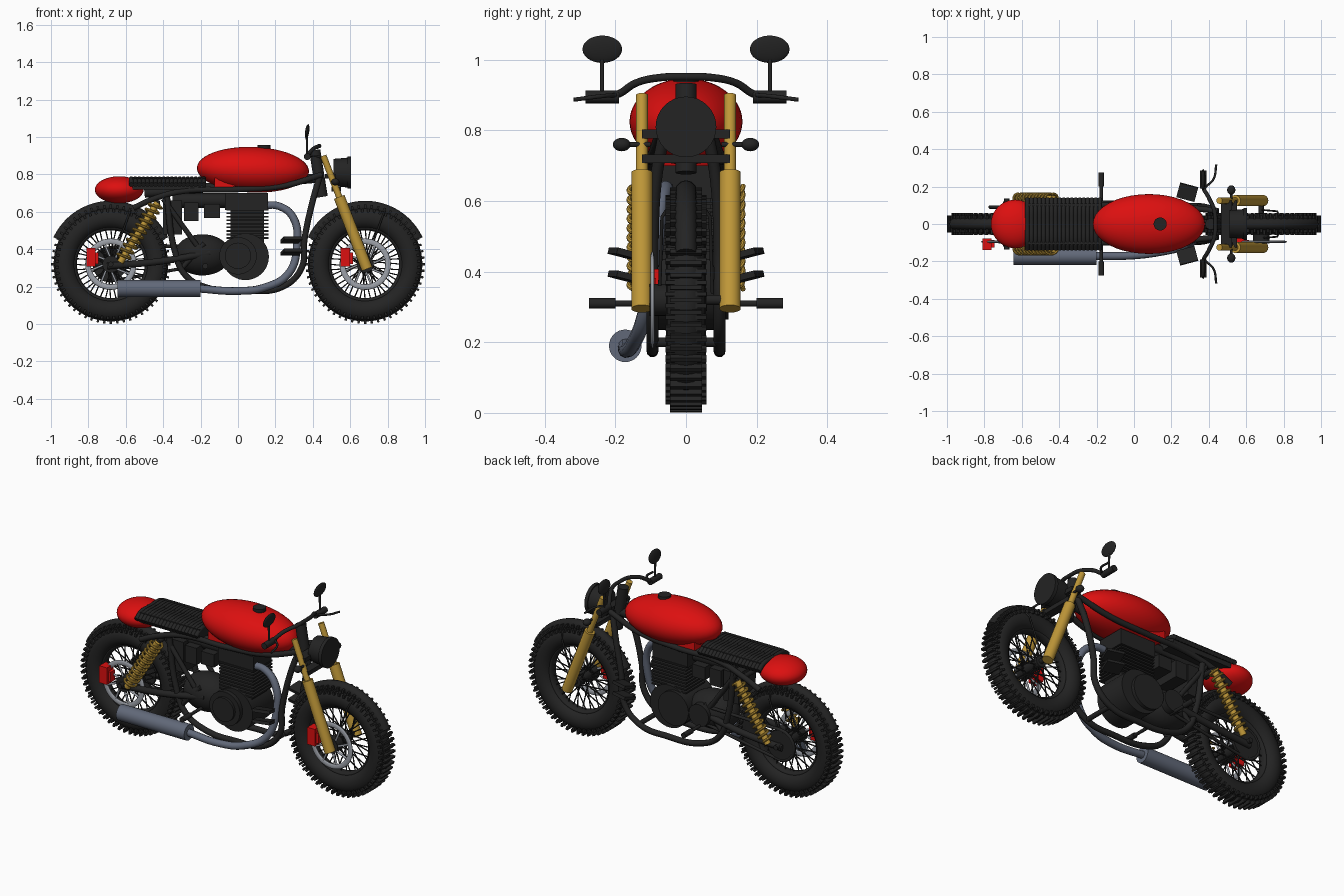
import bpy, bmesh
from math import sin, cos, pi, radians
from mathutils import Vector, Matrix

if "Cube" in bpy.data.objects:
    bpy.data.objects.remove(bpy.data.objects["Cube"])


def material(name, rgb):
    m = bpy.data.materials.new(name)
    m.use_nodes = True
    m.diffuse_color = (*rgb, 1)
    m.node_tree.nodes["Principled BSDF"].inputs["Base Color"].default_value = (*rgb, 1)
    return m


BLACK = material("black", (0.017, 0.017, 0.017))
RED = material("red", (0.72, 0.005, 0.005))
GOLD = material("gold", (0.52, 0.31, 0.04))
STEEL = material("exhaust steel", (0.12, 0.14, 0.19))
SILVER = material("disc silver", (0.34, 0.36, 0.40))


def finish(ob, mat, smooth=True):
    bpy.ops.object.select_all(action="DESELECT")
    ob.select_set(True)
    bpy.context.view_layer.objects.active = ob
    if ob.type == "CURVE":
        bpy.ops.object.convert(target="MESH")
        ob = bpy.context.view_layer.objects.active
    ob.data.materials.clear()
    ob.data.materials.append(mat)
    if smooth:
        bpy.ops.object.shade_smooth_by_angle(angle=radians(40))
    return ob


def from_bmesh(name, bm, mat, smooth=True):
    me = bpy.data.meshes.new(name)
    bm.to_mesh(me)
    bm.free()
    ob = bpy.data.objects.new(name, me)
    bpy.context.collection.objects.link(ob)
    return finish(ob, mat, smooth)


def boxes(name, items, mat):
    """items: (centre, size, rotation matrix or None)"""
    bm = bmesh.new()
    for c, s, rot in items:
        m = Matrix.Translation(c) @ (rot or Matrix()) @ Matrix.Diagonal((*s, 1))
        bmesh.ops.create_cube(bm, size=1, matrix=m)
    return from_bmesh(name, bm, mat, False)


def ball(name, c, radii, mat, rot=None):
    bm = bmesh.new()
    m = Matrix.Translation(c) @ (rot or Matrix()) @ Matrix.Diagonal((*radii, 1))
    bmesh.ops.create_uvsphere(bm, u_segments=40, v_segments=24, radius=1, matrix=m)
    return from_bmesh(name, bm, mat)


def rod(name, a, b, r, mat, r2=None, seg=32):
    a, b = Vector(a), Vector(b)
    bm = bmesh.new()
    m = Matrix.Translation((a + b) / 2) @ (b - a).to_track_quat("Z", "Y").to_matrix().to_4x4()
    bmesh.ops.create_cone(bm, cap_ends=True, segments=seg, radius1=r,
                          radius2=r if r2 is None else r2, depth=(b - a).length, matrix=m)
    return from_bmesh(name, bm, mat)


def tubes(name, paths, r, mat, curved=True, closed=False, res=3):
    cu = bpy.data.curves.new(name, "CURVE")
    cu.dimensions = "3D"
    cu.bevel_depth, cu.bevel_resolution, cu.use_fill_caps = r, res, True
    cu.resolution_u = 8
    for path in paths:
        if curved:
            sp = cu.splines.new("BEZIER")
            sp.bezier_points.add(len(path) - 1)
            for bp, p in zip(sp.bezier_points, path):
                bp.co = p
                bp.handle_left_type = bp.handle_right_type = "AUTO"
        else:
            sp = cu.splines.new("POLY")
            sp.points.add(len(path) - 1)
            for sp_p, p in zip(sp.points, path):
                sp_p.co = (*p, 1)
        sp.use_cyclic_u = closed
    ob = bpy.data.objects.new(name, cu)
    bpy.context.collection.objects.link(ob)
    return finish(ob, mat)


def both(path):
    """A path and its mirror image across the bike's centre plane."""
    return [path, [(x, -y, z) for x, y, z in path]]


def torus(name, c, major, minor, mat, squash=1):
    bpy.ops.mesh.primitive_torus_add(location=c, rotation=(pi / 2, 0, 0), major_radius=major,
                                     minor_radius=minor, major_segments=64, minor_segments=16)
    ob = bpy.context.object
    ob.name = name
    ob.scale.z = squash
    return finish(ob, mat)


# Wheels
AXLE = 0.32
def wheel(tag, cx):
    def at(r, a, y=0):
        return Vector((cx + r * cos(a), y, AXLE + r * sin(a)))
    torus(tag + "_tyre", (cx, 0, AXLE), 0.247, 0.059, BLACK, 0.95)
    torus(tag + "_rim", (cx, 0, AXLE), 0.195, 0.014, BLACK, 2)
    knobs = []
    for i in range(56):
        for r, w, da in ((0.309, 0.09, 0), (0.287, 0.115, 0.5)):
            a = (i + da) * pi / 28
            knobs.append((at(r, a), (0.02, w, 0.012), Matrix.Rotation(-a, 4, "Y")))
    boxes(tag + "_tread", knobs, BLACK)
    rod(tag + "_hub", (cx, -0.07, AXLE), (cx, 0.06, AXLE), 0.032, BLACK)
    rod(tag + "_axle", (cx, -0.135, AXLE), (cx, 0.135, AXLE), 0.014, BLACK)
    spokes = []
    for i in range(40):
        a = i * pi / 20
        twist = 0.5 if i % 4 < 2 else -0.5
        spokes.append([at(0.03, a + twist, 0.045 if i % 2 else -0.045), at(0.195, a)])
    tubes(tag + "_spokes", spokes, 0.0035, BLACK, False, res=1)
    # Brake disc and caliper
    torus(tag + "_brake_disc", (cx, -0.095, AXLE), 0.122, 0.015, SILVER, 0.4)
    arms = [[at(0.03, i * pi / 4, -0.095), at(0.115, i * pi / 4 + 0.3, -0.095)] for i in range(8)]
    tubes(tag + "_disc_arms", arms, 0.006, SILVER, False)
    rod(tag + "_disc_hub", (cx, -0.104, AXLE), (cx, -0.05, AXLE), 0.045, BLACK)
    boxes(tag + "_caliper", [((cx - 0.106, -0.108, 0.358), (0.05, 0.06, 0.1), None),
                             ((cx - 0.09, -0.105, 0.352), (0.05, 0.04, 0.06), None)], RED)
    # Fender arc
    arc = [at(0.308, radians(25 + i * 130 / 24)) for i in range(25)]
    tubes(tag + "_fender", [arc], 0.031, BLACK, False, res=4)
    stays = [both([at(0.308, a, 0.03), at(0.25, a, 0.068), at(0.02, a, 0.075)])[k]
             for a in (radians(70),) for k in (0, 1)]
    tubes(tag + "_fender_stays", stays, 0.005, BLACK, False)

wheel("rear", -0.68)
wheel("front", 0.68)

# Front fork, indicators, shocks
for side, s in (("left", 1), ("right", -1)):
    y = 0.125 * s
    rod(side + "_fork_lower", (0.69, y, 0.295), (0.541, y, 0.68), 0.03, GOLD)
    rod(side + "_fork_upper", (0.541, y, 0.68), (0.456, y, 0.9), 0.017, GOLD)
    rod(side + "_indicator_stem", (0.52, 0.1 * s, 0.76), (0.52, 0.17 * s, 0.76), 0.007, BLACK)
    ball(side + "_indicator", (0.52, 0.182 * s, 0.76), (0.022, 0.025, 0.019), BLACK)
    top, low = Vector((-0.43, 0.135 * s, 0.65)), Vector((-0.63, 0.135 * s, 0.33))
    rod(side + "_shock_body", low, top, 0.018, GOLD)
    d = (top - low).normalized()
    u, v = Vector((0, 1, 0)), d.cross(Vector((0, 1, 0)))
    turns, n = 11, 176
    coil = [low.lerp(top, 0.06 + 0.92 * i / n) + 0.027 * (u * cos(2 * pi * turns * i / n)
            + v * 1.3 * sin(2 * pi * turns * i / n)) for i in range(n + 1)]
    tubes(side + "_shock_spring", [coil], 0.007, GOLD, False, res=2)
    # Mirror, grip, lever, pegs
    ball(side + "_mirror", (0.37, 0.237 * s, 1.03), (0.011, 0.056, 0.039), BLACK,
         Matrix.Rotation(radians(8), 4, "Y"))
    rod(side + "_mirror_stem", (0.37, 0.238 * s, 0.89), (0.368, 0.238 * s, 1.0), 0.006, BLACK)
    rod(side + "_grip", (0.37, 0.19 * s, 0.895), (0.37, 0.285 * s, 0.895), 0.018, BLACK)
    tubes(side + "_lever", [[(0.385, 0.2 * s, 0.9), (0.425, 0.24 * s, 0.897),
                             (0.44, 0.318 * s, 0.887)]], 0.006, BLACK)
    rod(side + "_foot_peg", (-0.175, 0.2 * s, 0.31), (-0.175, 0.275 * s, 0.31), 0.015, BLACK)
    rod(side + "_peg_mount", (-0.175, 0.06 * s, 0.31), (-0.175, 0.2 * s, 0.31), 0.009, BLACK)
    tilt = Matrix.Rotation(radians(-15 * s), 4, "Z") @ Matrix.Rotation(radians(14 * s), 4, "X")
    boxes(side + "_front_plates", [((0.285, 0.17 * s, z), (0.1, 0.08, 0.018), tilt)
                                   for z in (0.45, 0.385)], BLACK)

# Handlebar, clamps, headlight
half = [(0.37, 0.27, 0.895), (0.37, 0.2, 0.9), (0.40, 0.14, 0.935), (0.43, 0.07, 0.95)]
tubes("handlebar", [half + [(0.435, 0, 0.952)] + [(x, -y, z) for x, y, z in half[::-1]]], 0.011, BLACK)
boxes("fork_clamps", [((0.495, 0, 0.79), (0.06, 0.25, 0.025), None),
                      ((0.525, 0, 0.72), (0.05, 0.25, 0.025), None)], BLACK)
rod("steering_neck", (0.45, 0, 0.68), (0.41, 0, 0.93), 0.03, BLACK)
rod("headlight_shell", (0.51, 0, 0.81), (0.59, 0, 0.81), 0.073, BLACK, 0.08)
rod("headlight_rim", (0.585, 0, 0.81), (0.605, 0, 0.81), 0.086, BLACK)

# Tank, tail and seat
ball("fuel_tank", (0.08, 0, 0.825), (0.3, 0.16, 0.122), RED, Matrix.Rotation(radians(2), 4, "Y"))
rod("fuel_cap", (0.14, 0, 0.93), (0.14, 0, 0.957), 0.035, BLACK)
ball("tail_cowl", (-0.635, 0, 0.718), (0.13, 0.13, 0.072), RED)
boxes("tank_rear_panel", [((-0.07, 0, 0.755), (0.11, 0.2, 0.05), None)], RED)
boxes("seat_base", [((-0.37, 0, 0.75), (0.39, 0.22, 0.06), None)], BLACK)
seat = [both([(-0.57 + i * 0.0215, 0, 0.775), (-0.57 + i * 0.0215, 0.09, 0.772),
              (-0.57 + i * 0.0215, 0.135, 0.745)])[k] for i in range(19) for k in (0, 1)]
tubes("seat_ribs", seat, 0.013, BLACK)

# Frame
tubes("cradle", both([(0.44, 0.06, 0.80), (0.40, 0.085, 0.66), (0.355, 0.095, 0.45), (0.34, 0.095, 0.3),
                      (0.24, 0.095, 0.2), (0.05, 0.095, 0.177), (-0.15, 0.095, 0.19),
                      (-0.28, 0.095, 0.26), (-0.34, 0.095, 0.4), (-0.38, 0.1, 0.68)]), 0.017, BLACK)
tubes("upper_rails", both([(0.45, 0.07, 0.80), (0.25, 0.09, 0.74), (0, 0.1, 0.72), (-0.3, 0.1, 0.71),
                           (-0.45, 0.11, 0.67), (-0.56, 0.11, 0.62)]), 0.016, BLACK)
tubes("swing_arm", both([(-0.15, 0.09, 0.38), (-0.42, 0.1, 0.335), (-0.70, 0.1, 0.31)]), 0.019, BLACK)
tubes("frame_braces", both([(-0.22, 0.09, 0.42), (-0.40, 0.1, 0.67)])
      + both([(-0.3, 0.09, 0.3), (-0.18, 0.09, 0.43)]) + [[(-0.43, -0.135, 0.65), (-0.43, 0.135, 0.65)],
      [(0.24, -0.095, 0.2), (0.24, 0.095, 0.2)]], 0.014, BLACK)
rod("backbone", (0.42, 0, 0.78), (-0.5, 0, 0.7), 0.025, BLACK)

# Engine
boxes("cooling_fins", [((0.05, 0, 0.46 + i * 0.019), (0.225, 0.18, 0.009), None) for i in range(9)], BLACK)
boxes("cylinder_head", [((0.05, 0, 0.55), (0.18, 0.14, 0.24), None),
                        ((0.045, 0, 0.655), (0.23, 0.17, 0.09), None)], BLACK)
rod("crankcase", (0.04, -0.1, 0.36), (0.04, 0.1, 0.36), 0.125, BLACK, seg=48)
rod("crank_cover", (0, -0.125, 0.365), (0, 0.12, 0.365), 0.1, BLACK)
rod("crank_cap", (0, -0.14, 0.365), (0, -0.12, 0.365), 0.07, BLACK)
ball("gearbox", (-0.19, 0, 0.37), (0.15, 0.11, 0.11), BLACK)
boxes("side_boxes", [((-0.25, 0, 0.6), (0.075, 0.17, 0.1), None), ((-0.14, 0, 0.605), (0.085, 0.17, 0.075), None),
                     ((-0.35, 0, 0.57), (0.1, 0.16, 0.18), None)], BLACK)
rod("air_intake", (-0.35, 0, 0.66), (-0.05, 0, 0.66), 0.04, BLACK)

# Chain drive
rod("front_sprocket_cover", (-0.17, 0.07, 0.37), (-0.17, 0.125, 0.37), 0.065, BLACK)
rod("rear_sprocket", (-0.68, 0.08, AXLE), (-0.68, 0.095, AXLE), 0.085, BLACK)
chain = [(-0.17 + 0.05 * cos(a), 0.09, 0.37 + 0.05 * sin(a)) for a in [i * pi / 8 - pi / 2 for i in range(9)]]
chain += [(-0.68 + 0.09 * cos(a), 0.09, AXLE + 0.09 * sin(a)) for a in [i * pi / 8 + pi / 2 for i in range(9)]]
tubes("chain", [chain], 0.009, BLACK, False, True)

# Exhaust
tubes("exhaust_pipe", [[(0.13, -0.055, 0.635), (0.22, -0.06, 0.63), (0.295, -0.075, 0.57), (0.315, -0.09, 0.42),
                        (0.27, -0.12, 0.27), (0.14, -0.15, 0.195), (0, -0.168, 0.177),
                        (-0.22, -0.172, 0.19)]], 0.021, STEEL)
rod("muffler", (-0.645, -0.172, 0.19), (-0.2, -0.172, 0.19), 0.046, STEEL)
